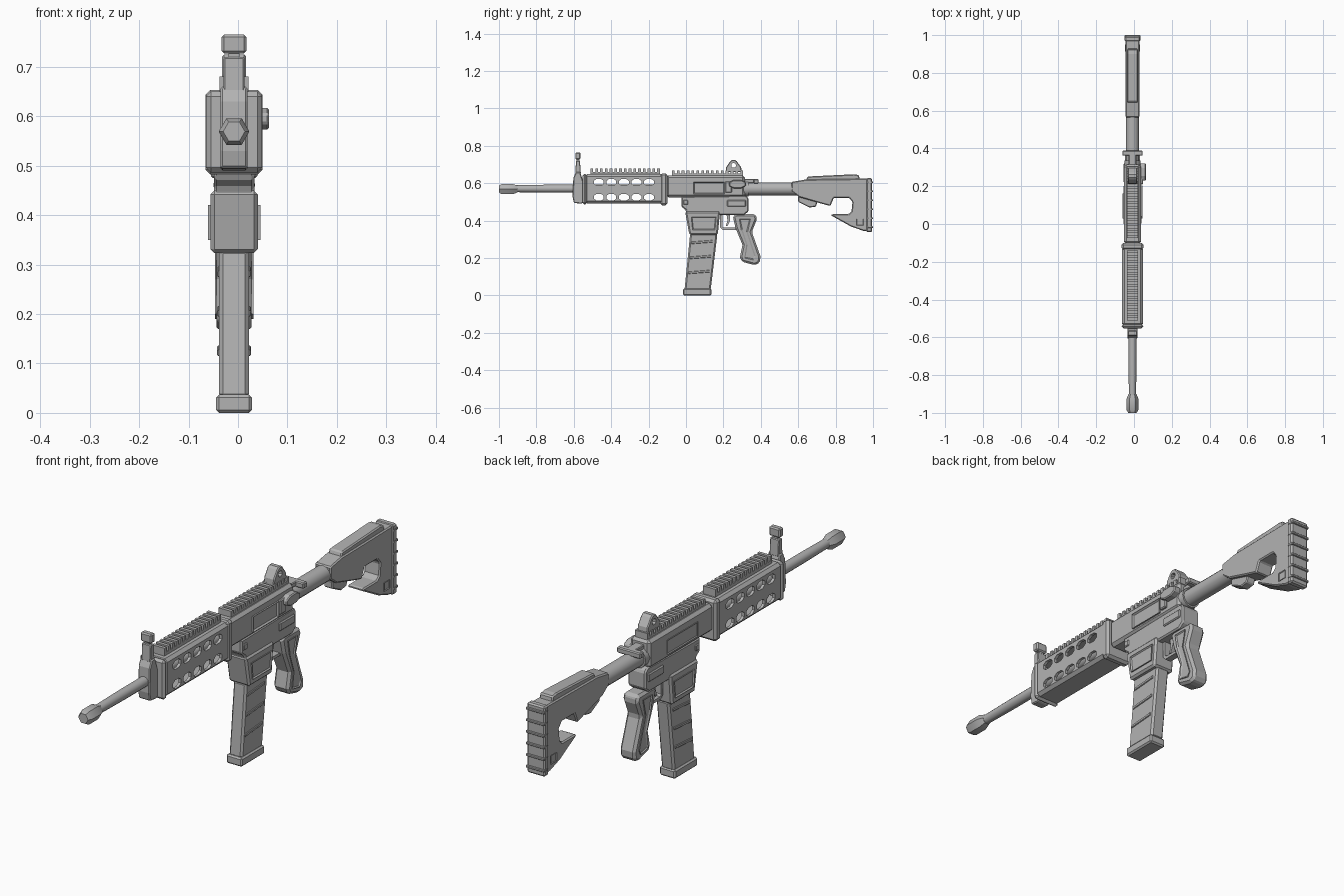
import bpy, bmesh, math

CX = -0.008          # centre plane of the body
grey = bpy.data.materials.new("metal_grey")
grey.diffuse_color = (0.45, 0.45, 0.45, 1)


def finish(name, bm, bevel=0.0, smooth=False):
    bmesh.ops.recalc_face_normals(bm, faces=bm.faces[:])
    me = bpy.data.meshes.new(name)
    bm.to_mesh(me)
    bm.free()
    me.materials.append(grey)
    ob = bpy.data.objects.new(name, me)
    bpy.context.collection.objects.link(ob)
    if smooth:
        for p in me.polygons:
            p.use_smooth = True
        me.set_sharp_from_angle(angle=math.radians(40))
    if bevel:
        m = ob.modifiers.new("bevel", 'BEVEL')
        m.width = bevel
        m.segments = 1
        m.limit_method = 'ANGLE'
        m.angle_limit = math.radians(40)
    return ob


def add_prism(bm, pts, x0, x1):
    a = [bm.verts.new((x0, y, z)) for y, z in pts]
    b = [bm.verts.new((x1, y, z)) for y, z in pts]
    bm.faces.new(a)
    bm.faces.new(b[::-1])
    for i in range(len(pts)):
        j = (i + 1) % len(pts)
        bm.faces.new((a[i], b[i], b[j], a[j]))


def prism(name, pts, hw, bevel=0.0, cx=CX):
    bm = bmesh.new()
    add_prism(bm, pts, cx - hw, cx + hw)
    return finish(name, bm, bevel)


def rect(y0, y1, z0, z1):
    return [(y0, z0), (y1, z0), (y1, z1), (y0, z1)]


def box(name, y0, y1, z0, z1, hw, bevel=0.004, cx=CX):
    return prism(name, rect(y0, y1, z0, z1), hw, bevel, cx)


def tube(name, rings, z, sides, turn=0.0):
    """Lathe along y from (y, radius) rings."""
    bm = bmesh.new()
    loops = []
    for y, r in rings:
        loops.append([bm.verts.new((CX + r * math.cos(turn + math.tau * i / sides), y,
                                    z + r * math.sin(turn + math.tau * i / sides)))
                      for i in range(sides)])
    for a, b in zip(loops, loops[1:]):
        for i in range(sides):
            j = (i + 1) % sides
            bm.faces.new((a[i], a[j], b[j], b[i]))
    bm.faces.new(loops[0])
    bm.faces.new(loops[-1])
    return finish(name, bm, 0, True)


def panel(name, pts, hw, out, rim, depth, sides=(1, -1)):
    """Raised plate with a sunken middle on the chosen sides."""
    bm = bmesh.new()
    for s in sides:
        x = CX + s * (hw - 0.004)
        add_prism(bm, pts, x, CX + s * (hw + out))
    bmesh.ops.recalc_face_normals(bm, faces=bm.faces[:])
    outer = [f for f in bm.faces
             if abs(f.normal.x) > 0.9 and abs(f.calc_center_median().x - CX) > hw]
    bmesh.ops.inset_region(bm, faces=outer, thickness=rim, depth=0)
    for f in outer:
        for v in f.verts:
            v.co.x -= math.copysign(depth, v.co.x - CX)
    return finish(name, bm)


def cut(ob, cutter):
    cutter.hide_render = True
    cutter.hide_viewport = False
    cutter.display_type = 'WIRE'
    m = ob.modifiers.new("cut", 'BOOLEAN')
    m.object = cutter
    m.solver = 'EXACT'


def rail(name, y0, y1, z0, z1, teeth, hw):
    pitch = (y1 - y0) / (teeth - 0.45)
    zm = z0 + (z1 - z0) * 0.45
    pts = [(y0, z0)]
    for i in range(teeth):
        a = y0 + i * pitch
        b = a + pitch * 0.55
        pts += [(a, zm), (a, z1), (b, z1), (b, zm)]
    pts.append((y1, z0))
    prism(name, pts, hw)


def octagon(y, z, ry, rz):
    k = 0.45
    return [(y - ry, z - rz * k), (y - ry * k, z - rz), (y + ry * k, z - rz), (y + ry, z - rz * k),
            (y + ry, z + rz * k), (y + ry * k, z + rz), (y - ry * k, z + rz), (y - ry, z + rz * k)]


# Barrel and muzzle
tube("muzzle", [(-1, 0.022), (-0.985, 0.031), (-0.925, 0.031), (-0.9, 0.021)], 0.569, 6)
tube("barrel", [(-0.91, 0.019), (-0.75, 0.021), (-0.08, 0.022)], 0.571, 12)

# Front sight
prism("front_sight_base", [(-0.607, 0.53), (-0.602, 0.63), (-0.588, 0.66), (-0.566, 0.66),
                           (-0.55, 0.61), (-0.55, 0.5), (-0.56, 0.49), (-0.6, 0.495)], 0.027, 0.004)
prism("front_sight_post", [(-0.592, 0.65), (-0.562, 0.65), (-0.567, 0.72), (-0.588, 0.72)], 0.021, 0.003)
box("front_sight_neck", -0.585, -0.57, 0.71, 0.73, 0.011, 0)
box("front_sight_head", -0.592, -0.565, 0.727, 0.765, 0.025, 0.005)

# Handguard: hollow shell with two rows of slots
guard = box("handguard", -0.54, -0.12, 0.492, 0.648, 0.055, 0.012)
cut(guard, box("handguard_hollow", -0.525, -0.135, 0.504, 0.632, 0.043, 0))
bm = bmesh.new()
for i in range(5):
    for z in (0.605, 0.525):
        add_prism(bm, octagon(-0.466 + i * 0.067, z, 0.026, 0.018), CX - 0.1, CX + 0.1)
cut(guard, finish("slot_cutter", bm))
box("handguard_front_ring", -0.553, -0.53, 0.486, 0.65, 0.057, 0.01)
box("handguard_rear_ring", -0.137, -0.1, 0.482, 0.653, 0.058, 0.01)
rail("handguard_rail", -0.51, -0.14, 0.645, 0.68, 15, 0.029)

# Upper receiver
box("upper_receiver", -0.105, 0.315, 0.525, 0.642, 0.045, 0.012)
rail("receiver_rail", -0.075, 0.305, 0.638, 0.667, 15, 0.029)
panel("ejection_port", rect(0.04, 0.205, 0.543, 0.607), 0.045, 0.007, 0.008, 0.008, (1,))
panel("left_plate", rect(0.0, 0.2, 0.545, 0.605), 0.045, 0.003, 0.006, 0.003, (-1,))
prism("forward_assist", octagon(0.275, 0.595, 0.045, 0.022), 0.016, 0.004, 0.047)
box("port_deflector", 0.21, 0.245, 0.55, 0.61, 0.01, 0.004, 0.038)

# Rear sight and charging handle
sight = prism("rear_sight", [(0.212, 0.66), (0.298, 0.66), (0.295, 0.685), (0.272, 0.717), (0.262, 0.725),
                             (0.246, 0.725), (0.236, 0.717), (0.214, 0.685)], 0.024, 0.004)
cut(sight, prism("sight_cutter", octagon(0.254, 0.695, 0.012, 0.012), 0.1))
box("charging_rod", 0.28, 0.375, 0.602, 0.622, 0.02, 0.003)
box("charging_handle", 0.362, 0.388, 0.598, 0.622, 0.054, 0.004)

# Lower receiver and magazine well
prism("lower_receiver", [(-0.025, 0.53), (-0.025, 0.475), (0.0, 0.455), (0.0, 0.43), (0.31, 0.43),
                         (0.335, 0.45), (0.335, 0.52), (0.32, 0.535)], 0.041, 0.006)
prism("magazine_well", [(-0.005, 0.45), (0.018, 0.323), (0.17, 0.323), (0.182, 0.45)], 0.048, 0.008)
panel("well_panel", [(0.035, 0.35), (0.155, 0.35), (0.162, 0.42), (0.028, 0.42)], 0.048, 0.005, 0.008, 0.006)
box("bolt_catch", 0.22, 0.32, 0.475, 0.51, 0.047, 0.004)
box("receiver_pin", -0.015, 0.01, 0.485, 0.51, 0.046, 0.003)

# Magazine with slanted ribs
prism("magazine", [(-0.008, 0.03), (0.132, 0.03), (0.168, 0.33), (0.022, 0.33)], 0.03, 0.008)
for i, z in enumerate((0.115, 0.195, 0.275)):
    t = z / 10
    prism(f"magazine_rib_{i}", [(t, z), (0.115 + t, z + 0.009), (0.115 + t, z + 0.021), (t, z + 0.012)],
          0.034, 0.002)
box("magazine_base", -0.016, 0.135, 0.0, 0.037, 0.036, 0.006)

# Trigger and guard
prism("trigger_guard", [(0.182, 0.44), (0.182, 0.365), (0.195, 0.35), (0.27, 0.35), (0.27, 0.362),
                        (0.2, 0.362), (0.194, 0.37), (0.194, 0.44)], 0.014)
prism("trigger", [(0.215, 0.44), (0.222, 0.40), (0.212, 0.37), (0.222, 0.37), (0.235, 0.40), (0.235, 0.44)], 0.008)

# Pistol grip
prism("grip", [(0.25, 0.425), (0.27, 0.435), (0.37, 0.435), (0.38, 0.41), (0.352, 0.34), (0.398, 0.21),
               (0.395, 0.175), (0.368, 0.162), (0.3, 0.18), (0.288, 0.205), (0.302, 0.27), (0.265, 0.36)],
      0.035, 0.01)
panel("grip_panel", [(0.285, 0.41), (0.345, 0.41), (0.33, 0.34), (0.372, 0.21), (0.36, 0.19),
                     (0.312, 0.2), (0.322, 0.27), (0.295, 0.35)], 0.035, 0.004, 0.007, 0.004)

# Buffer tube and stock
tube("receiver_collar", [(0.3, 0.042), (0.335, 0.042)], 0.57, 12)
tube("buffer_tube", [(0.31, 0.035), (0.62, 0.035)], 0.57, 12)
prism("stock", [(0.565, 0.607), (0.64, 0.62), (0.978, 0.625), (0.978, 0.342), (0.95, 0.345), (0.885, 0.367),
                (0.775, 0.428), (0.782, 0.435), (0.87, 0.435), (0.885, 0.45), (0.89, 0.5), (0.872, 0.522),
                (0.79, 0.522), (0.772, 0.478), (0.71, 0.495), (0.607, 0.525), (0.565, 0.556)], 0.036, 0.005)
prism("stock_lever", [(0.6, 0.53), (0.6, 0.5), (0.66, 0.47), (0.695, 0.475), (0.705, 0.51)], 0.02, 0.004)
prism("cheek_rest", [(0.64, 0.61), (0.65, 0.636), (0.9, 0.648), (0.925, 0.643), (0.93, 0.61)], 0.03, 0.005)
panel("stock_socket", rect(0.912, 0.95, 0.375, 0.41), 0.036, 0.003, 0.007, 0.006)
box("butt_pad", 0.965, 0.994, 0.338, 0.628, 0.041, 0.006)
for i in range(6):
    z = 0.36 + i * 0.048
    box(f"butt_rib_{i}", 0.97, 1.0, z, z + 0.01, 0.042, 0.002)
